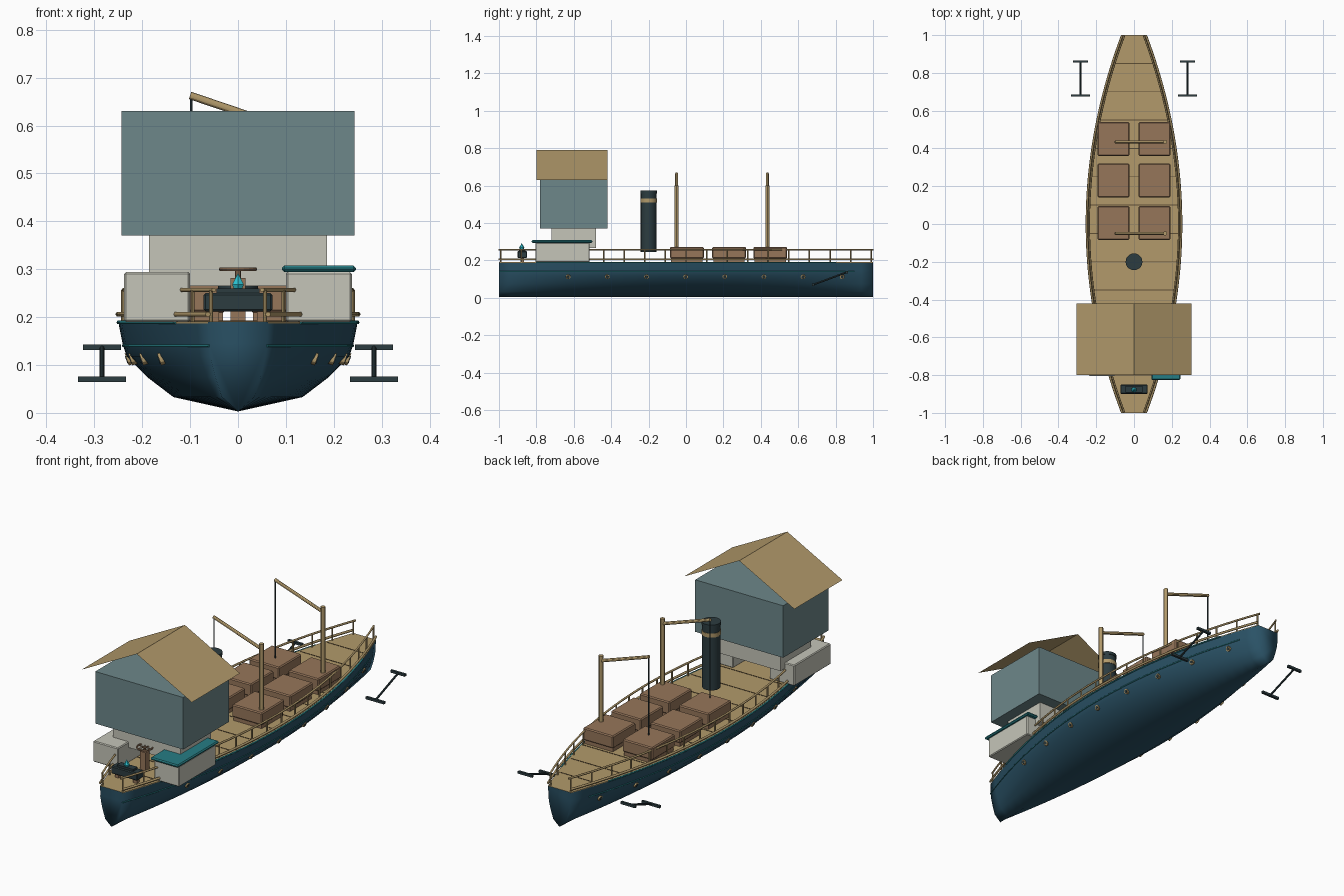
import bpy, bmesh, math
from mathutils import Vector

if "Cube" in bpy.data.objects:
    bpy.data.objects.remove(bpy.data.objects["Cube"])


def material(name, r, g, b):
    m = bpy.data.materials.new(name)
    m.diffuse_color = [(c / 255 / 12.92 if c < 11 else ((c / 255 + .055) / 1.055) ** 2.4)
                       for c in (r, g, b)] + [1]
    m.use_nodes = True
    m.node_tree.nodes["Principled BSDF"].inputs["Base Color"].default_value = m.diffuse_color
    return m


HULL = material("hull_blue", 42, 82, 102)
WOOD = material("pale_wood", 178, 154, 107)
CARGO = material("cargo_brown", 150, 118, 90)
CREAM = material("cream", 197, 197, 185)
HOUSE = material("house_blue", 109, 135, 138)
IRON = material("dark_iron", 44, 60, 64)
TEAL = material("teal", 38, 125, 132)
CRYSTAL = material("crystal", 45, 195, 210)
SEAM = material("seam_brown", 95, 78, 52)


def add_mesh(name, verts, faces, mat):
    me = bpy.data.meshes.new(name)
    me.from_pydata(verts, [], faces)
    me.materials.append(mat)
    ob = bpy.data.objects.new(name, me)
    bpy.context.collection.objects.link(ob)
    bm = bmesh.new()
    bm.from_mesh(me)
    bmesh.ops.recalc_face_normals(bm, faces=bm.faces)
    bm.to_mesh(me)
    bm.free()
    return ob


def box(name, x, y, z, mat, bevel=0):
    """Box from (min, max) ranges."""
    bpy.ops.mesh.primitive_cube_add(size=1, location=[sum(r) / 2 for r in (x, y, z)])
    ob = bpy.context.object
    ob.name = name
    ob.scale = [r[1] - r[0] for r in (x, y, z)]
    bpy.ops.object.transform_apply(location=False, rotation=False)
    ob.data.materials.append(mat)
    if bevel:
        mod = ob.modifiers.new("bevel", 'BEVEL')
        mod.width, mod.segments = bevel, 1
    return ob


def rod(name, a, b, r, mat, sides=12, r2=None):
    """Cylinder or cone between two points."""
    a, b = Vector(a), Vector(b)
    d = b - a
    bpy.ops.mesh.primitive_cone_add(vertices=sides, radius1=r, radius2=r if r2 is None else r2,
                                    depth=d.length, location=(a + b) / 2)
    ob = bpy.context.object
    ob.name = name
    ob.rotation_euler = d.to_track_quat('Z', 'Y').to_euler()
    ob.data.materials.append(mat)
    if sides > 6:
        bpy.ops.object.shade_smooth_by_angle()
    return ob


def tube(name, points, r, mat):
    cu = bpy.data.curves.new(name, 'CURVE')
    cu.dimensions, cu.bevel_depth, cu.bevel_resolution = '3D', r, 1
    cu.use_fill_caps = True
    s = cu.splines.new('POLY')
    s.points.add(len(points) - 1)
    for p, co in zip(s.points, points):
        p.co = (*co, 1)
    cu.materials.append(mat)
    ob = bpy.data.objects.new(name, cu)
    bpy.context.collection.objects.link(ob)


def half_width(y):
    return 0.25 * (1 - 0.75 * y * y)


# cross-section of the hull: fraction of half width, height
SECTION = [(0, 0.003), (0.54, 0.033), (0.76, 0.075), (0.93, 0.118), (0.965, 0.145), (1, 0.19)]


def hull_fraction(z):
    for (f0, z0), (f1, z1) in zip(SECTION, SECTION[1:]):
        if z <= z1:
            return f0 + (f1 - f0) * (z - z0) / (z1 - z0)
    return 1


def stations(y0, y1, n=32):
    return [y0 + (y1 - y0) * i / n for i in range(n + 1)]


# hull
ring = [(-f, z) for f, z in reversed(SECTION[1:])] + SECTION
ys, n = stations(-1, 1), len(ring)
verts = [(f * half_width(y), y, z) for y in ys for f, z in ring]
faces = [(i * n + j, i * n + j + 1, (i + 1) * n + j + 1, (i + 1) * n + j)
         for i in range(len(ys) - 1) for j in range(n - 1)]
faces += [tuple(range(n)), tuple(range((len(ys) - 1) * n, len(ys) * n))]
hull = add_mesh("hull", verts, faces, HULL)
for p in hull.data.polygons:
    p.use_smooth = True

# deck, with thin cross seams
outline = [(half_width(y), y) for y in ys] + [(-half_width(y), y) for y in reversed(ys)]
deck = add_mesh("deck", [(x, y, 0.189) for x, y in outline], [tuple(range(len(outline)))], WOOD)
solid = deck.modifiers.new("thickness", 'SOLIDIFY')
solid.thickness, solid.offset = 0.004, 0
for i in range(12):
    y = -0.8 + 0.15 * i
    w = half_width(y) - 0.012
    box("deck_seam", (-w, w), (y - .002, y + .002), (0.189, 0.1925), SEAM)

for s in (-1, 1):
    # hull trims and railings
    tube("rim_trim", [(s * half_width(y), y, 0.189) for y in stations(-.8, .8)], 0.004, TEAL)
    tube("side_stripe", [(s * half_width(y) * hull_fraction(.14), y, 0.14)
                         for y in stations(-1, .9)], 0.003, TEAL)
    tube("lower_rail", [(s * half_width(y), y, 0.206) for y in ys], 0.006, WOOD)
    tube("upper_rail", [(s * (half_width(y) - .012), y, 0.257) for y in ys], 0.005, WOOD)
    for y in stations(-.99, .99, 18):
        x = s * (half_width(y) - .01)
        rod("rail_post", (x, y, 0.19), (x, y, 0.257), 0.004, WOOD, 8)

    # portholes
    for i in range(8):
        y = -0.63 + 0.2093 * i
        x = half_width(y) * hull_fraction(.113)
        d = Vector((s, 0, -0.35)).normalized()
        c = Vector((s * x, y, 0.113))
        rod("porthole_ring", c - d * .006, c + d * .005, 0.013, WOOD)
        rod("porthole_glass", c, c + d * .0065, 0.008, IRON)

    # tilted anchors beside the hull
    x = s * 0.284
    rod("anchor_shank", (x, .68, .07), (x, .86, .137), 0.005, IRON, 8)
    box("anchor_arm", (x - .05, x + .05), (.674, .686), (.064, .076), IRON)
    box("anchor_stock", (x - .04, x + .04), (.854, .866), (.131, .143), IRON)

    # cargo crates with lids
    for y in (0.005, 0.23, 0.45):
        a, b = sorted((s * .025, s * .192))
        box("crate", (a + .006, b - .006), (y - .084, y + .084), (.19, .255), CARGO)
        box("crate_lid", (a, b), (y - .09, y + .09), (.21, .272), CARGO, .005)

    # side cabins
    a, b = sorted((s * .1, s * .238))
    box("side_cabin", (a, b), (-.805, -.515), (.19, .294), CREAM, .004)

box("cabin_cap", (.092, .246), (-.825, -.5), (.294, .308), TEAL, .005)

# main house and open gable roof
box("lower_house", (-.186, .186), (-.72, -.48), (.265, .37), CREAM)
box("upper_house", (-.243, .243), (-.78, -.42), (.37, .63), HOUSE)
add_mesh("roof", [(x, y, z) for y in (-.8, -.42) for x, z in ((-.305, .63), (0, .79), (.305, .63))],
         [(0, 1, 4, 3), (1, 2, 5, 4)], WOOD)

# funnel
rod("funnel", (0, -.2, .245), (0, -.2, .57), 0.042, IRON, 20)
rod("funnel_band", (0, -.2, .51), (0, -.2, .53), 0.0445, WOOD, 20)
rod("funnel_lip", (0, -.2, .558), (0, -.2, .573), 0.0445, IRON, 20)

# loading masts
for y in (-.05, .435):
    rod("mast", (.165, y, .19), (.165, y, .6), 0.011, WOOD)
    rod("boom", (.165, y, .573), (-.1, y, .663), 0.008, WOOD)
    rod("hoist_rope", (-.098, y, .272), (-.098, y, .66), 0.003, IRON, 6)

# bow console with crystal
box("console", (-.072, .072), (-.9, -.85), (.212, .25), IRON, .004)
box("console_top", (-.045, .045), (-.892, -.858), (.25, .26), IRON)
for x in (-.05, .05):
    box("console_leg", (x - .01, x + .01), (-.885, -.865), (.19, .214), CARGO)
rod("crystal_base", (0, -.878, .255), (0, -.878, .268), 0.008, CRYSTAL, 6, 0.014)
rod("crystal_tip", (0, -.878, .268), (0, -.878, .292), 0.014, CRYSTAL, 6, 0)

# helm
box("helm_post", (-.016, .016), (-.752, -.72), (.19, .282), CARGO)
rod("helm_column", (0, -.736, .28), (0, -.736, .3), 0.006, CARGO, 8)
bpy.ops.mesh.primitive_torus_add(major_radius=.036, minor_radius=.004, major_segments=20,
                                 minor_segments=6, location=(0, -.736, .3))
wheel = bpy.context.object
wheel.name = "helm_wheel"
wheel.data.materials.append(CARGO)
for k in range(3):
    d = Vector((math.cos(k * math.pi / 3), math.sin(k * math.pi / 3), 0)) * .038
    c = Vector((0, -.736, .3))
    rod("helm_spoke", c - d, c + d, 0.0025, CARGO, 6)
